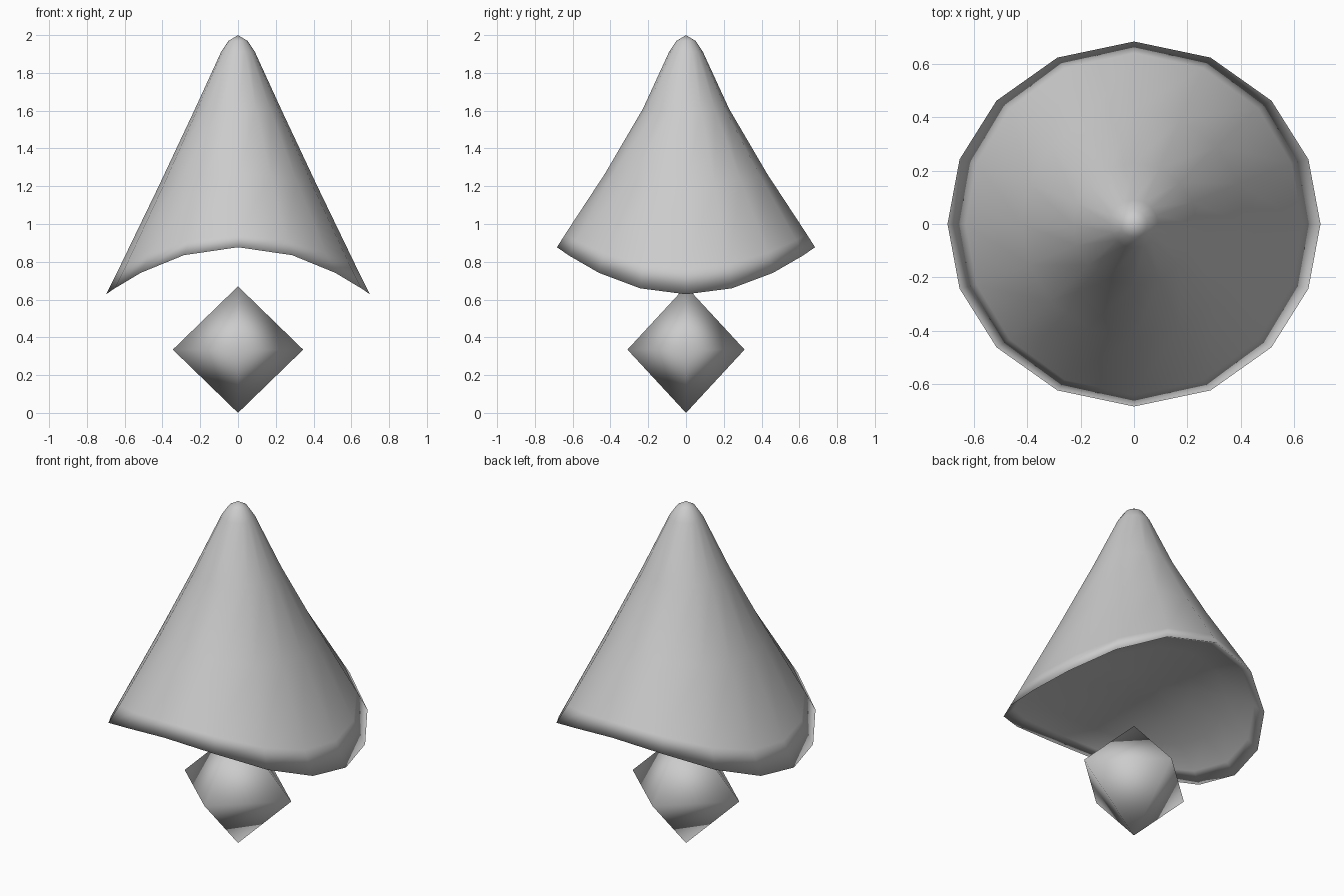
import bpy, bmesh
from math import sin, cos, pi, radians

if "Cube" in bpy.data.objects:
    bpy.data.objects.remove(bpy.data.objects["Cube"])

SIDES = 16


def angle(i):
    # angle from +y towards +x, slightly bunched towards the low side points
    a = 2 * pi * i / SIDES
    return a + radians(2.5) * sin(2 * a)


def finish(bm, name):
    bmesh.ops.recalc_face_normals(bm, faces=bm.faces)
    me = bpy.data.meshes.new(name)
    bm.to_mesh(me)
    bm.free()
    me.shade_smooth()
    ob = bpy.data.objects.new(name, me)
    bpy.context.collection.objects.link(ob)
    return ob


def bridge(bm, a, b):
    for i in range(SIDES):
        j = (i + 1) % SIDES
        bm.faces.new((a[i], a[j], b[j], b[i]))


def fan(bm, ring, tip):
    for i in range(SIDES):
        bm.faces.new((ring[i], ring[(i + 1) % SIDES], tip))


# Cone shell: (radius x, radius y, height at front/back, height at sides)
profile = [
    (0.05, 0.05, 1.97, 1.97),
    (0.09, 0.09, 1.91, 1.91),
    (0.232, 0.228, 1.61, 1.60),
    (0.42, 0.43, 1.265, 1.20),
    (0.63, 0.64, 0.945, 0.765),
    (0.698, 0.683, 0.877, 0.628),
]
bm = bmesh.new()
rings = []
for rx, ry, zy, zx in profile:
    ring = []
    for i in range(SIDES):
        a = angle(i)
        z = zy + (zx - zy) * sin(a) ** 2
        ring.append(bm.verts.new((rx * sin(a), ry * cos(a), z)))
    rings.append(ring)

# Slightly hollowed underside following the scooped rim: (scale, rise)
for s, rise in ((0.92, 0.022), (0.7, 0.03), (0.45, 0.036), (0.2, 0.04)):
    ring = []
    for i in range(SIDES):
        a = angle(i)
        x = s * sin(a)
        ring.append(bm.verts.new((0.698 * x, 0.683 * s * cos(a),
                                  0.877 - 0.249 * x * x + rise)))
    rings.append(ring)

fan(bm, rings[0], bm.verts.new((0, 0, 2.0)))
for a, b in zip(rings, rings[1:]):
    bridge(bm, a, b)
fan(bm, rings[-1], bm.verts.new((0, 0, 0.917)))
finish(bm, "cone_shell")

# Eight-sided gem below the cone
bm = bmesh.new()
top = bm.verts.new((0, 0, 0.67))
bottom = bm.verts.new((0, 0, 0))
belt = [bm.verts.new((0.345 * cos(k * pi / 2), 0.31 * sin(k * pi / 2), 0.335))
        for k in range(4)]
for k in range(4):
    n = belt[(k + 1) % 4]
    bm.faces.new((belt[k], n, top))
    bm.faces.new((n, belt[k], bottom))
finish(bm, "lower_gem")
